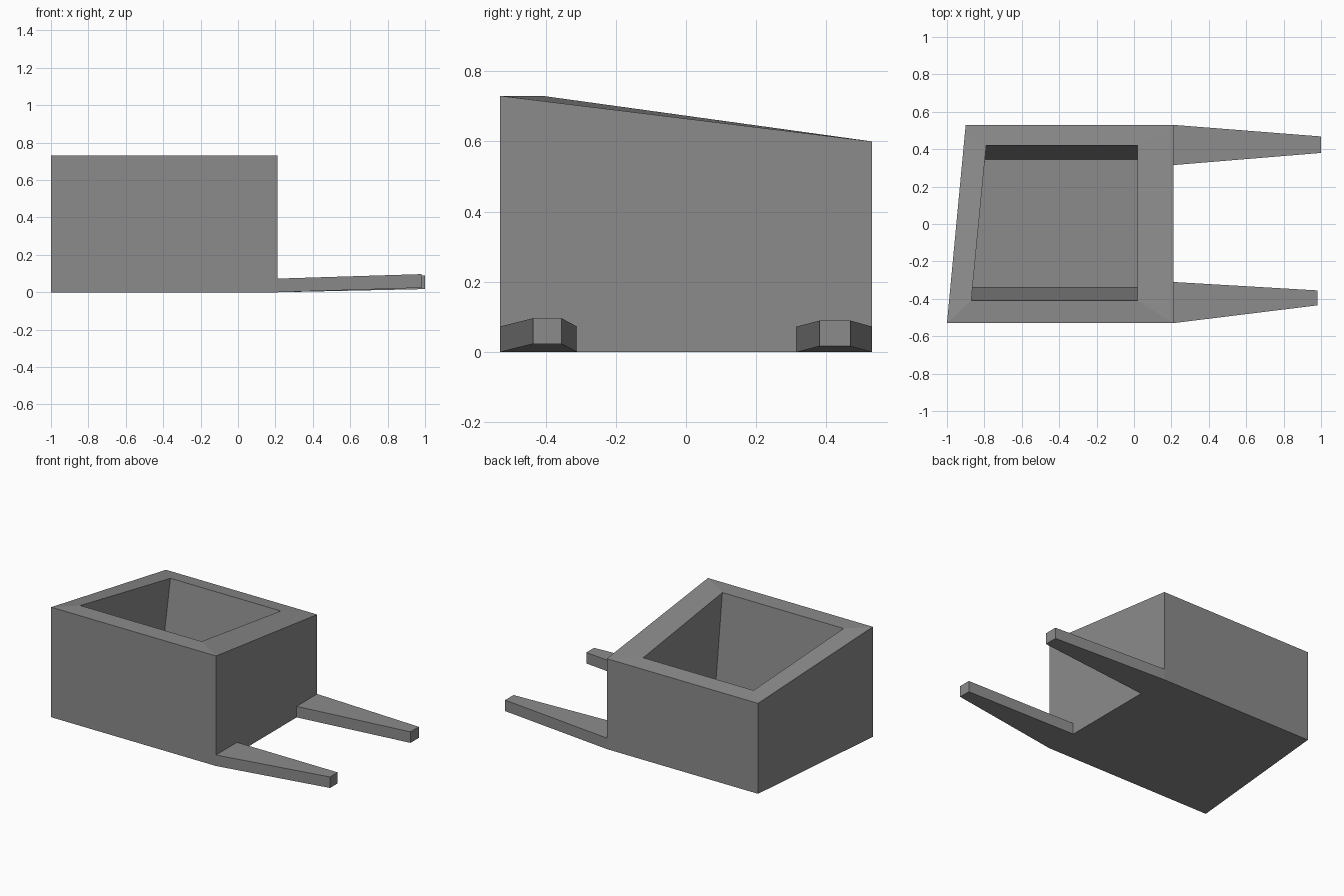
import bpy
import bmesh

if "Cube" in bpy.data.objects:
    bpy.data.objects.remove(bpy.data.objects["Cube"], do_unlink=True)

# One grey for the whole model
grey = bpy.data.materials.new("mid_grey")
grey.use_nodes = True
colour = (0.26, 0.26, 0.26, 1)
grey.diffuse_color = colour
grey.node_tree.nodes["Principled BSDF"].inputs["Base Color"].default_value = colour


def loft(name, rings):
    """Bridge four-cornered rings in order and cap both ends."""
    bm = bmesh.new()
    loops = [[bm.verts.new(p) for p in ring] for ring in rings]
    for a, b in zip(loops, loops[1:]):
        for i in range(4):
            j = (i + 1) % 4
            bm.faces.new((a[i], a[j], b[j], b[i]))
    bm.faces.new(loops[0])
    bm.faces.new(loops[-1])
    bmesh.ops.recalc_face_normals(bm, faces=bm.faces)
    mesh = bpy.data.meshes.new(name)
    bm.to_mesh(mesh)
    bm.free()
    mesh.materials.append(grey)
    obj = bpy.data.objects.new(name, mesh)
    bpy.context.collection.objects.link(obj)
    return obj


def ring(front_left, back_left, right, front, back, z_front, z_back):
    """Footprint with a slanted -x side and a front-to-back height change."""
    return [(front_left, front, z_front), (right, front, z_front),
            (right, back, z_back), (back_left, back, z_back)]


# Hollow body: base, outer top edge, inner rim edge, pit floor
loft("hollow_body", [
    ring(-1.0, -0.9, 0.21, -0.53, 0.53, 0, 0),
    ring(-1.0, -0.9, 0.21, -0.53, 0.53, 0.73, 0.60),
    ring(-0.87, -0.79, 0.02, -0.41, 0.42, 0.73, 0.615),
    ring(-0.865, -0.797, 0.02, -0.34, 0.345, 0.15, 0.15),
])


def section(x, y0, y1, z0, z1):
    return [(x, y0, z0), (x, y1, z0), (x, y1, z1), (x, y0, z1)]


# Tapered prongs on the +x side
loft("front_prong", [section(0.21, -0.53, -0.31, 0, 0.073),
                     section(0.98, -0.435, -0.355, 0.024, 0.097)])
loft("back_prong", [section(0.21, 0.315, 0.53, 0, 0.073),
                    section(1.0, 0.38, 0.468, 0.017, 0.09)])
